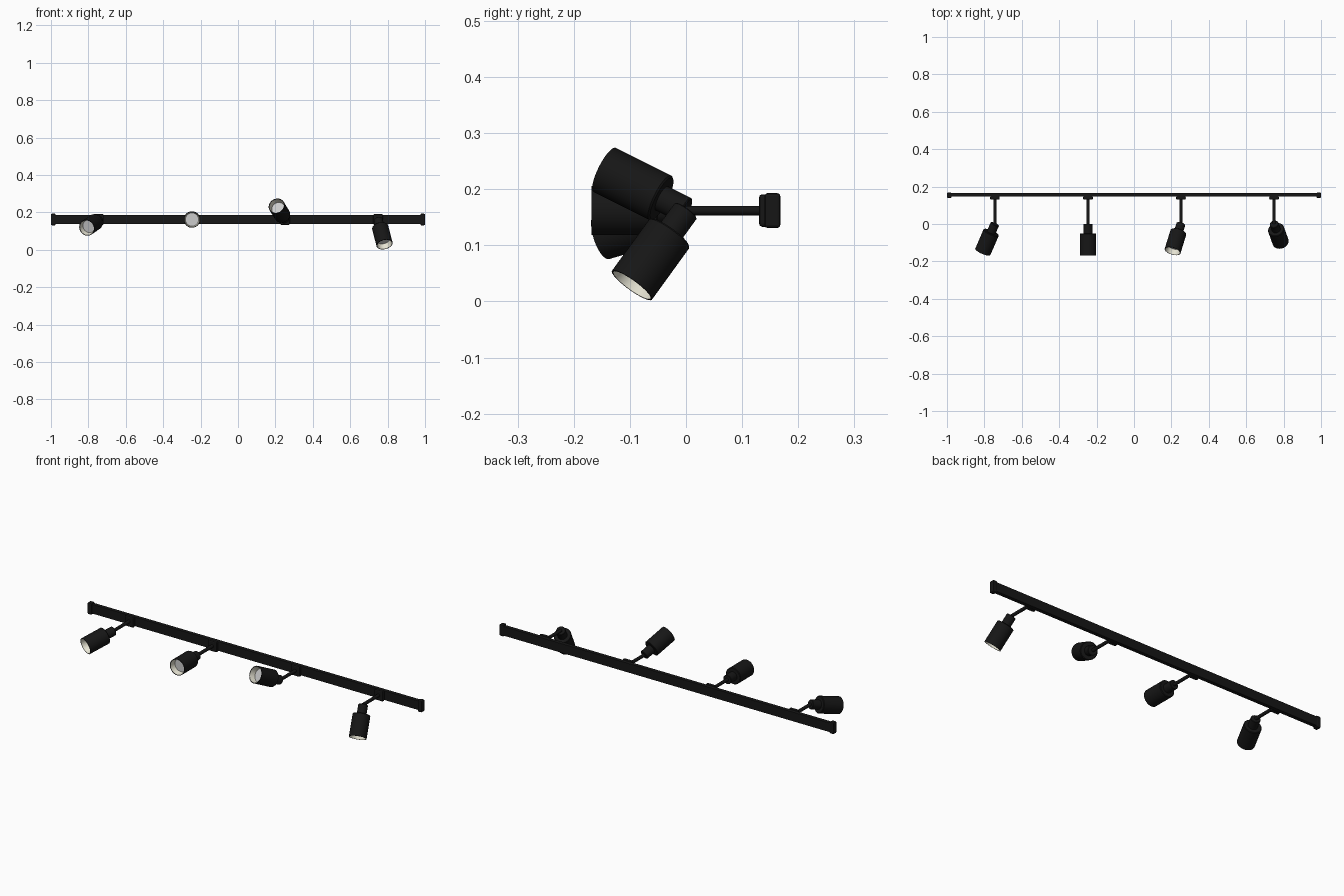
import bpy, math
from mathutils import Vector

if "Cube" in bpy.data.objects:
    bpy.data.objects.remove(bpy.data.objects["Cube"])

def material(name, rgb):
    m = bpy.data.materials.new(name)
    m.diffuse_color = (*rgb, 1)
    m.use_nodes = True
    m.node_tree.nodes["Principled BSDF"].inputs["Base Color"].default_value = m.diffuse_color
    return m

BLACK = material("black_metal", (0.008, 0.008, 0.008))
CREAM = material("cream_reflector", (0.8, 0.78, 0.66))
LENS = material("pale_lens", (0.75, 0.75, 0.75))
Z = 0.162  # height of the rail centre and lamp pivots

def box(name, lo, hi, bevel):
    lo, hi = Vector(lo), Vector(hi)
    bpy.ops.mesh.primitive_cube_add(size=1, location=(lo + hi) / 2)
    o = bpy.context.object
    o.name = name
    o.scale = hi - lo
    bpy.ops.object.transform_apply(location=False, rotation=False, scale=True)
    o.data.materials.append(BLACK)
    b = o.modifiers.new("bevel", 'BEVEL')
    b.width, b.segments = bevel, 2
    return o

def lathe(name, profile, origin, axis, mat, n=40):
    """Revolve (radius, distance) points about the axis; radius 0 closes an end."""
    verts, faces, rings = [], [], []
    for r, d in profile:
        count = n if r else 1
        rings.append(range(len(verts), len(verts) + count))
        for i in range(count):
            a = 2 * math.pi * i / n
            verts.append((r * math.cos(a), r * math.sin(a), d))
    for a, b in zip(rings, rings[1:]):
        for i in range(n):
            j = (i + 1) % n
            quad = [a[i % len(a)], a[j % len(a)], b[j % len(b)], b[i % len(b)]]
            faces.append(list(dict.fromkeys(quad)))
    me = bpy.data.meshes.new(name)
    me.from_pydata(verts, [], faces)
    me.materials.append(mat)
    o = bpy.data.objects.new(name, me)
    bpy.context.collection.objects.link(o)
    o.location = origin
    o.rotation_euler = Vector(axis).to_track_quat('Z', 'Y').to_euler()
    bpy.ops.object.select_all(action='DESELECT')
    o.select_set(True)
    bpy.context.view_layer.objects.active = o
    bpy.ops.object.shade_smooth_by_angle(angle=math.radians(35))
    return o

# Rail with an end cap on each side
box("rail", (-0.98, 0.146, Z - 0.025), (0.98, 0.167, Z + 0.025), 0.002)
for side, x in (("left", -0.9875), ("right", 0.9875)):
    box(side + "_end_cap", (x - 0.0125, 0.14, Z - 0.031), (x + 0.0125, 0.168, Z + 0.031), 0.005)

# Each lamp: pivot x and aiming direction
LAMPS = [(-0.744, (-0.064, -0.148, -0.044)),
         (-0.246, (0, -1, 0)),
         (0.251, (-0.045, -0.146, 0.073)),
         (0.749, (0.035, -0.097, -0.134))]
L = 0.168   # lamp length
for k, (x, aim) in enumerate(LAMPS, 1):
    pivot = (x, 0, Z)
    # Mounting plate and stem
    box(f"mount_plate_{k}", (x - 0.026, 0.13, Z - 0.029), (x + 0.026, 0.148, Z + 0.029), 0.006)
    lathe(f"stem_{k}", [(0, 0), (0.0085, 0), (0.0085, 0.132), (0, 0.132)],
          pivot, (0, 1, 0), BLACK, 20)
    # Neck and can in one profile, ending at the mouth rim
    lathe(f"lamp_can_{k}", [(0, 0), (0.022, 0), (0.024, 0.002), (0.024, 0.05), (0.041, 0.05),
                            (0.044, 0.053), (0.044, L), (0.041, L)], pivot, aim, BLACK)
    # Recessed reflector and lens
    lathe(f"reflector_{k}", [(0.041, L), (0.035, L - 0.03)], pivot, aim, CREAM)
    lathe(f"lens_{k}", [(0.035, L - 0.03), (0, L - 0.03)], pivot, aim, LENS)
